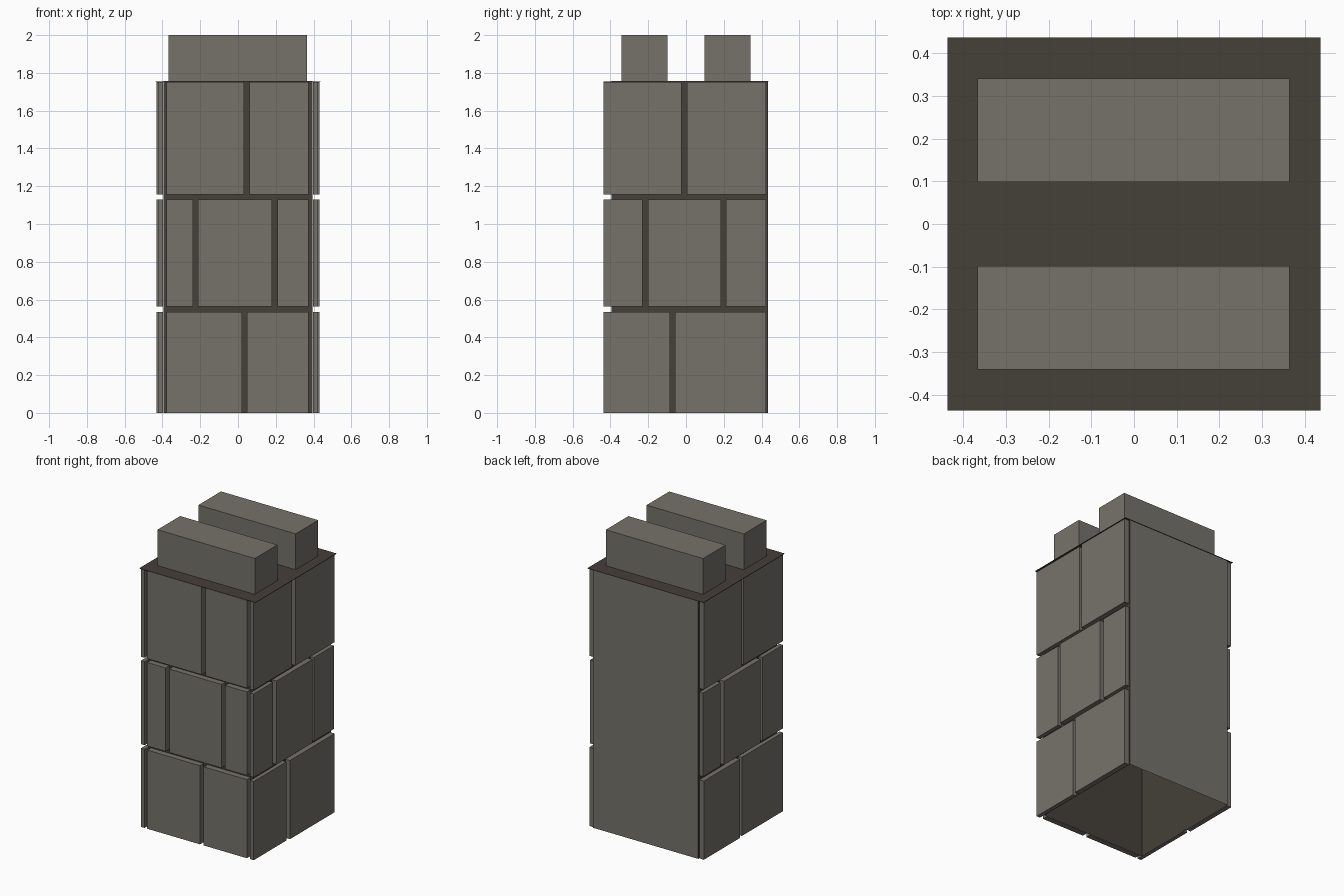
import bpy, bmesh

cube = bpy.data.objects.get("Cube")
if cube:
    bpy.data.objects.remove(cube, do_unlink=True)


def make_material(name, rgb):
    mat = bpy.data.materials.new(name)
    mat.use_nodes = True
    mat.diffuse_color = (*rgb, 1)
    mat.node_tree.nodes["Principled BSDF"].inputs["Base Color"].default_value = (*rgb, 1)
    return mat


stone = make_material("light stone", (0.182, 0.171, 0.147))
mortar = make_material("dark mortar", (0.059, 0.050, 0.040))


def make_box(name, x, y, z, *mats, open_ends=False):
    """Box from (min, max) ranges; open_ends drops the top and bottom faces."""
    bm = bmesh.new()
    bmesh.ops.create_cube(bm, size=1)
    for v in bm.verts:
        v.co = [r[0] if c < 0 else r[1] for c, r in zip(v.co, (x, y, z))]
    bm.normal_update()
    if open_ends:
        ends = [f for f in bm.faces if abs(f.normal.z) > 0.5]
        bmesh.ops.delete(bm, geom=ends, context="FACES")
    for f in bm.faces:
        # With a second material, the back face takes it
        f.material_index = int(len(mats) > 1 and f.normal.y > 0.5)
    mesh = bpy.data.meshes.new(name)
    bm.to_mesh(mesh)
    bm.free()
    for m in mats:
        mesh.materials.append(m)
    obj = bpy.data.objects.new(name, mesh)
    bpy.context.collection.objects.link(obj)
    return obj


CORE = 0.395   # half width of the hollow core
SKIN = 0.397   # where the slabs begin
GAP = 0.014    # half width of a mortar joint
TOP = 1.755

# Hollow core, open underneath, with a plain stone back
make_box("core", (-CORE, CORE), (-CORE, 0.433), (0, TOP), mortar, stone, open_ends=True)

# Courses of slabs: height range, then joints on the front, +x and -x sides
courses = [
    ((0, 0.535), [0.034], [-0.071], [0.02]),
    ((0.563, 1.131), [-0.225, 0.195], [-0.215, 0.198], [-0.2, 0.22]),
    ((1.157, TOP - 0.002), [0.047], [-0.01], [0.0]),
]


def spans(start, joints, end):
    """Split a run into slab ranges separated by mortar joints."""
    lows = [start] + [j + GAP for j in joints]
    highs = [j - GAP for j in joints] + [end]
    return list(zip(lows, highs))


for row, (z, front, left, right) in enumerate(courses, 1):
    for i, x in enumerate(spans(-0.378, front, 0.373)):
        make_box(f"front_slab_{row}_{i}", x, (-0.437, -SKIN), z, stone)
    for side, joints, sign in (("left", left, 1), ("right", right, -1)):
        for i, y in enumerate(spans(-0.437, joints, 0.424)):
            outer = 0.424 + 0.007 * (i % 2)
            x = sorted((sign * SKIN, sign * outer))
            make_box(f"{side}_slab_{row}_{i}", x, y, z, stone)

# Thin overhanging cap and the two long blocks on it
make_box("cap_plate", (-0.437, 0.437), (-0.437, 0.437), (TOP - 0.001, TOP + 0.001), mortar)
for name, y in (("front_block", (-0.341, -0.098)), ("back_block", (0.098, 0.341))):
    make_box(name, (-0.367, 0.365), y, (TOP, 2.0), stone)
